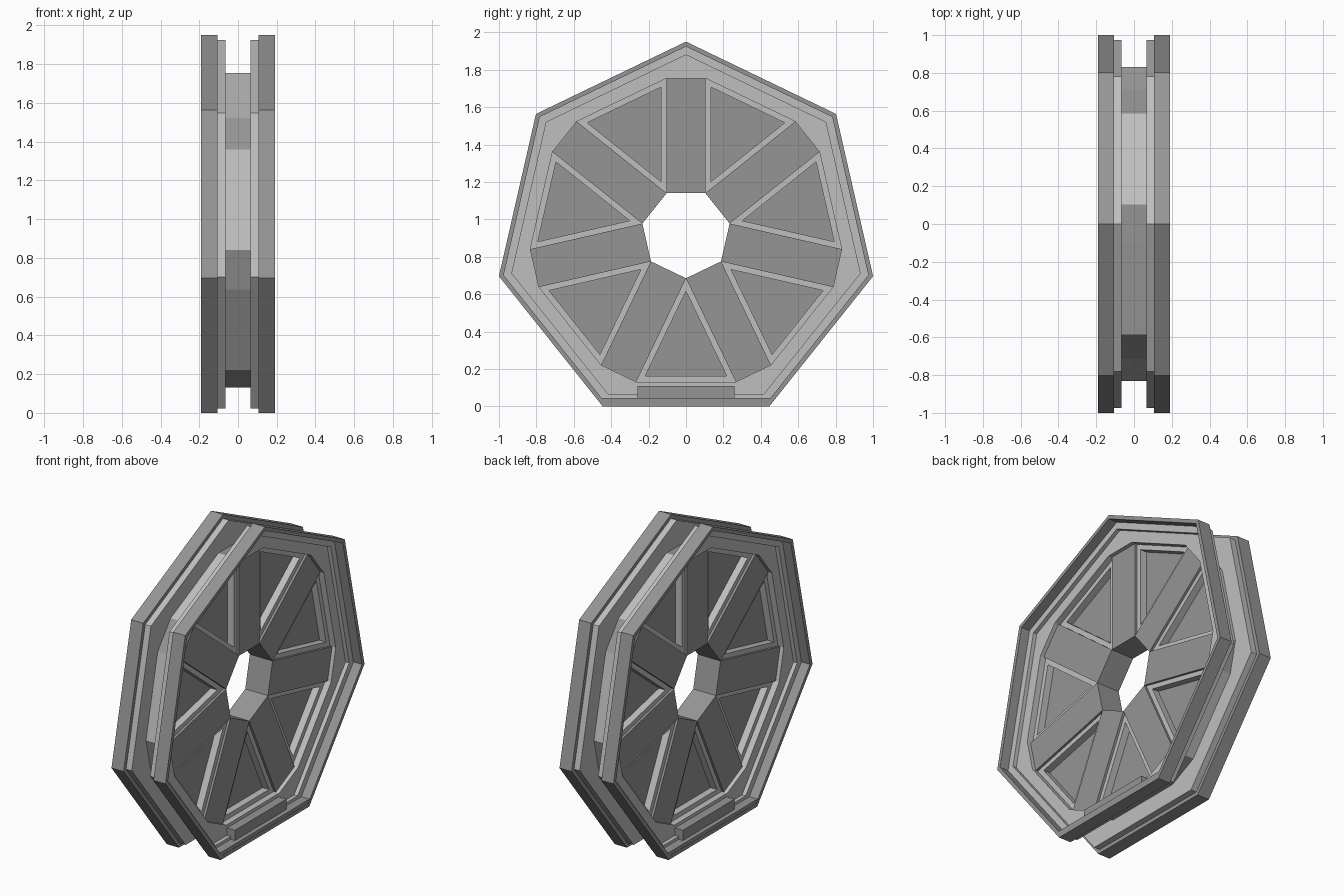
import bpy, math

if "Cube" in bpy.data.objects:
    bpy.data.objects.remove(bpy.data.objects["Cube"])

CZ = 0.924                      # wheel centre height
STEP = 2 * math.pi / 7
HALF = STEP / 2


def material(name, v):
    m = bpy.data.materials.new(name)
    m.diffuse_color = (v, v, v, 1)
    m.use_nodes = True
    m.node_tree.nodes["Principled BSDF"].inputs["Base Color"].default_value = m.diffuse_color
    return m


DARK = material("dark_grey", 0.30)
LIGHT = material("light_grey", 0.52)


def spin(p, a):
    """Rotate a (y, height above centre) point by angle a away from the top."""
    return (p[0] * math.cos(a) + p[1] * math.sin(a),
            p[1] * math.cos(a) - p[0] * math.sin(a))


def heptagon(r):
    return [spin((0, r), i * STEP) for i in range(7)]


def prism(name, outer, x0, x1, mat, inner=None):
    """Extrude an outline along x; an inner outline of equal count makes a hole."""
    n = len(outer)
    loops = [(outer, x0), (outer, x1)]
    if inner:
        loops += [(inner, x1), (inner, x0)]
    verts = [(x, p[0], p[1] + CZ) for pts, x in loops for p in pts]
    k = len(loops)
    faces = []
    if inner:
        for l in range(k):
            for i in range(n):
                j, m = (i + 1) % n, (l + 1) % k
                faces.append((l * n + i, l * n + j, m * n + j, m * n + i))
    else:
        faces = [tuple(range(n)), tuple(range(2 * n - 1, n - 1, -1))]
        faces += [(i, n + i, n + (i + 1) % n, (i + 1) % n) for i in range(n)]
    me = bpy.data.meshes.new(name)
    me.from_pydata(verts, [], faces)
    me.materials.append(mat)
    ob = bpy.data.objects.new(name, me)
    bpy.context.collection.objects.link(ob)
    # consistent outward normals
    import bmesh
    bm = bmesh.new()
    bm.from_mesh(me)
    bmesh.ops.recalc_face_normals(bm, faces=bm.faces)
    bm.to_mesh(me)
    bm.free()
    return ob


def inset(tri, d):
    """Shrink a triangle by a constant border width."""
    a, b, c = tri
    la, lb, lc = math.dist(b, c), math.dist(a, c), math.dist(a, b)
    s = la + lb + lc
    inc = [(la * a[i] + lb * b[i] + lc * c[i]) / s for i in (0, 1)]
    area = abs((b[0] - a[0]) * (c[1] - a[1]) - (c[0] - a[0]) * (b[1] - a[1])) / 2
    f = 1 - d / (2 * area / s)
    return [(inc[0] + (p[0] - inc[0]) * f, inc[1] + (p[1] - inc[1]) * f) for p in tri]


W = 0.104                       # half width of a spoke
R_IN, R_OUT = 0.2155, 0.83      # spoke start and end
HOLE = [(-W, R_OUT), (W, R_OUT)]

# Spokes, and recessed triangular panels with light frames between them
for i in range(7):
    a = i * STEP
    prism(f"spoke_{i}", [spin(p, a) for p in
          [(-W, R_IN), (W, R_IN), (W, R_OUT), (-W, R_OUT)]], -0.08, 0.08, DARK)
    tri = [spin((W, R_IN), a), spin((W, R_OUT), a), spin((-W, R_OUT), a + STEP)]
    opening = inset(tri, 0.03)
    prism(f"panel_frame_{i}", tri, -0.065, 0.065, LIGHT, opening)
    prism(f"panel_{i}", opening, -0.02, 0.02, DARK)

# 14-sided opening of the side plates, matched to points on a heptagon
opening14 = [spin(p, i * STEP) for i in range(7) for p in HOLE]


def heptagon14(r):
    """Heptagon outline with two points near each corner's sides."""
    pts = []
    for i in range(7):
        corner = spin((0, r), i * STEP)
        mid = spin((0, r * math.cos(HALF)), i * STEP + HALF)
        pts += [corner, mid]
    return pts


# Opening outline: points paired as end centre, then middle of the panel edge
def opening28():
    pts = []
    for i in range(7):
        p, q = opening14[2 * i + 1], opening14[(2 * i + 2) % 14]
        pts += [spin((0, R_OUT), i * STEP), p,
                ((p[0] + q[0]) / 2, (p[1] + q[1]) / 2), q]
    return pts


def heptagon28(r):
    base = heptagon14(r)
    pts = []
    for i, p in enumerate(base):
        q = base[(i + 1) % 14]
        t = 0.25 if i % 2 == 0 else 0.75
        pts += [p, (p[0] + (q[0] - p[0]) * t, p[1] + (q[1] - p[1]) * t)]
    return pts


# Rims on both sides
for s, side in ((1, "right"), (-1, "left")):
    prism(side + "_plate", heptagon28(1.0), s * 0.065, s * 0.105, LIGHT, opening28())
    prism(side + "_inner_step", heptagon(1.0), s * 0.105, s * 0.13, LIGHT, heptagon(0.955))
    prism(side + "_outer_rim", heptagon(1.026), s * 0.105, s * 0.19, DARK, heptagon(1.0))
    # Floor sill and step bar at the bottom
    prism(side + "_sill", [(y, z - CZ) for y, z in
          [(-0.44, 0.002), (0.44, 0.002), (0.45, 0.045), (-0.45, 0.045)]],
          s * 0.105, s * 0.188, DARK)
    prism(side + "_step_bar", [(y, z - CZ) for y, z in
          [(-0.26, 0.04), (0.26, 0.04), (0.26, 0.11), (-0.26, 0.11)]],
          s * 0.10, s * 0.16, DARK)
